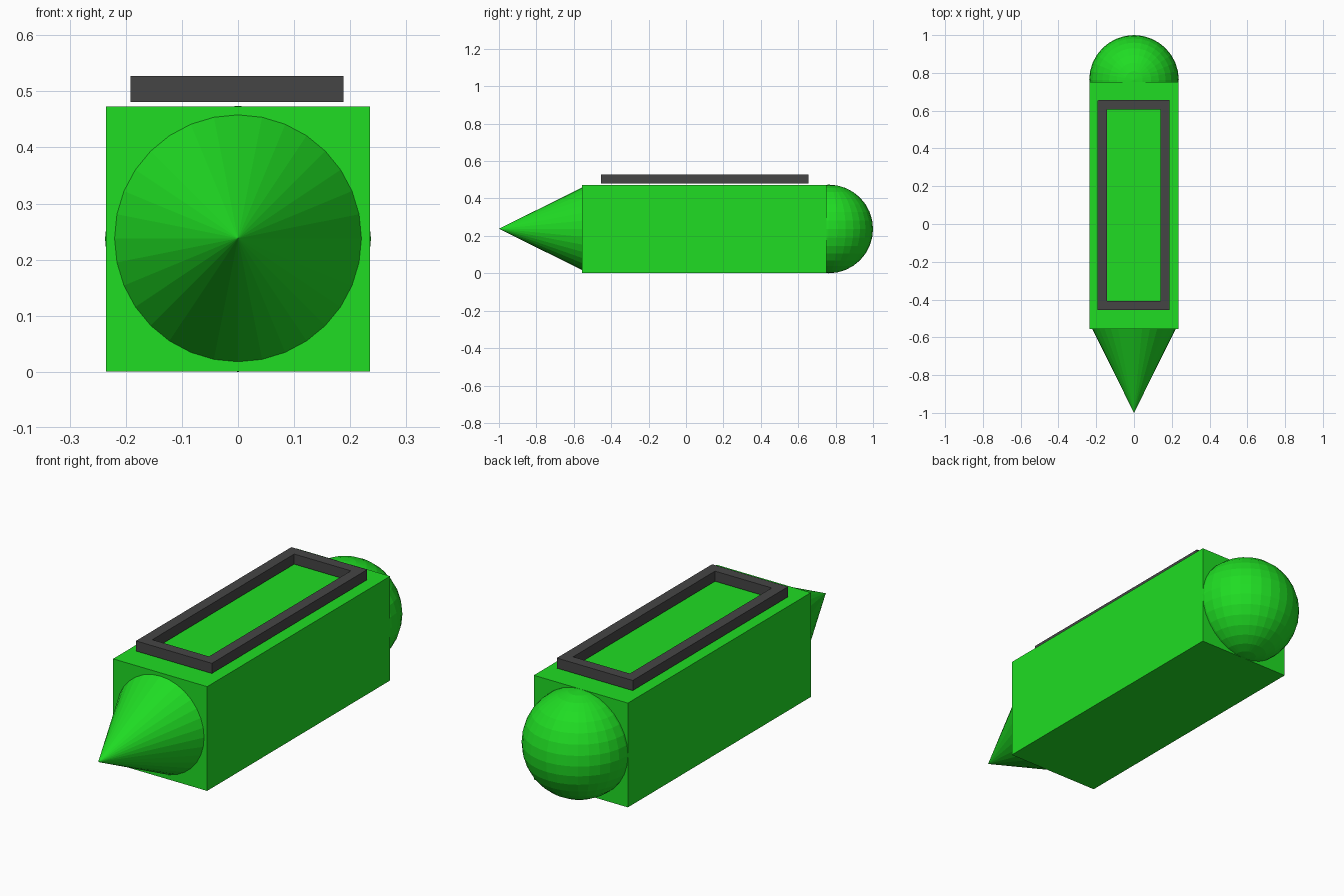
import bpy
import bmesh
from math import pi
from mathutils import Matrix, Vector

if "Cube" in bpy.data.objects:
    bpy.data.objects.remove(bpy.data.objects["Cube"])


def material(name, color):
    m = bpy.data.materials.new(name)
    m.diffuse_color = (*color, 1)
    m.use_nodes = True
    m.node_tree.nodes["Principled BSDF"].inputs["Base Color"].default_value = m.diffuse_color
    return m


green = material("green", (0.014, 0.72, 0.017))
dark = material("dark_grey", (0.06, 0.06, 0.06))


def finish(name, bm, mat):
    mesh = bpy.data.meshes.new(name)
    bm.to_mesh(mesh)
    bm.free()
    mesh.materials.append(mat)
    obj = bpy.data.objects.new(name, mesh)
    bpy.context.collection.objects.link(obj)
    return obj


def box(name, lo, hi, mat):
    lo, hi = Vector(lo), Vector(hi)
    bm = bmesh.new()
    bmesh.ops.create_cube(bm, size=1, matrix=Matrix.Translation((lo + hi) / 2)
                          @ Matrix.Diagonal((*(hi - lo), 1)))
    return finish(name, bm, mat)


# Square main body
box("body", (-0.2355, -0.557, 0.001), (0.2355, 0.752, 0.473), green)

# Pointed nose, facing -y
bm = bmesh.new()
bmesh.ops.create_cone(bm, cap_ends=True, segments=32, radius1=0.22, radius2=0,
                      depth=0.443, matrix=Matrix.Translation((0, -0.7785, 0.238))
                      @ Matrix.Rotation(pi / 2, 4, 'X'))
finish("nose_cone", bm, green)

# Rounded tail
bm = bmesh.new()
bmesh.ops.create_uvsphere(bm, u_segments=32, v_segments=16, radius=0.237,
                          matrix=Matrix.Translation((0, 0.763, 0.237)))
finish("tail_sphere", bm, green)

# Rectangular rail floating just above the body
Z0, Z1 = 0.481, 0.527
Y0, Y1, W = -0.455, 0.655, 0.047
for name, x0, x1 in (("left_rail", -0.192, -0.144), ("right_rail", 0.140, 0.188)):
    box(name, (x0, Y0, Z0), (x1, Y1, Z1), dark)
for name, y0 in (("front_rail", Y0), ("back_rail", Y1 - W)):
    box(name, (-0.189, y0 - 0.0005, Z0), (0.1875, y0 + W + 0.0005, Z1), dark)
